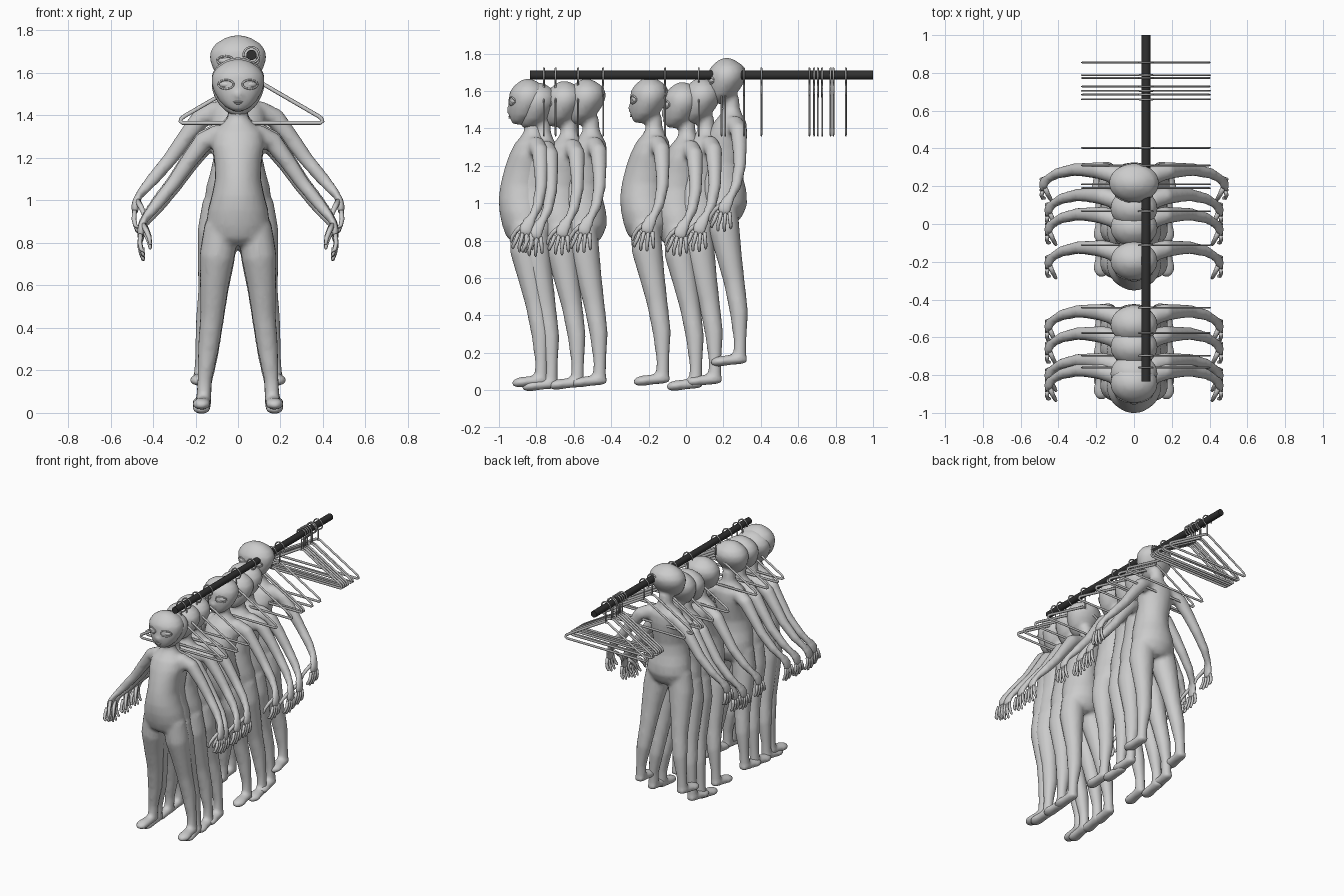
import bpy, bmesh
from math import pi, cos, sin, sqrt
from mathutils import Vector, Matrix

if "Cube" in bpy.data.objects:
    bpy.data.objects.remove(bpy.data.objects["Cube"])

X, Y, Z = Vector((1, 0, 0)), Vector((0, 1, 0)), Vector((0, 0, 1))


def loft(bm, rings, n):
    """Skin a list of (centre, u, v) ellipses and cap both ends."""
    loops = [[bm.verts.new(c + u * cos(2 * pi * k / n) + v * sin(2 * pi * k / n))
              for k in range(n)] for c, u, v in rings]
    for a, b in zip(loops, loops[1:]):
        for k in range(n):
            bm.faces.new((a[k], a[(k + 1) % n], b[(k + 1) % n], b[k]))
    bm.faces.new(loops[0])
    bm.faces.new(loops[-1])


def limb(bm, pts, n=16, ref=Y, flat=1.0):
    """Tube through (x, y, z, radius) points; flat scales the section along ref."""
    c = [Vector(p[:3]) for p in pts]
    rings = []
    for i, p in enumerate(pts):
        t = (c[min(i + 1, len(c) - 1)] - c[max(i - 1, 0)]).normalized()
        u = t.cross(ref).normalized()
        rings.append((c[i], u * p[3], u.cross(t) * p[3] * flat))
    loft(bm, rings, n)


def stack(bm, rows, n=32):
    """Horizontal ellipses from (z, half width, front y, back y)."""
    loft(bm, [(Vector((0, (f + b) / 2, z)), X * w, Y * (b - f) / 2) for z, w, f, b in rows], n)


def ball(bm, pos, size, turn=0):
    bmesh.ops.create_uvsphere(bm, u_segments=14, v_segments=8, radius=1,
                              matrix=Matrix.Translation(pos) @ Matrix.Rotation(turn, 4, 'Z')
                              @ Matrix.Diagonal((*size, 1)))


def finish(bm, name):
    bmesh.ops.recalc_face_normals(bm, faces=bm.faces)
    me = bpy.data.meshes.new(name)
    bm.to_mesh(me)
    bm.free()
    for p in me.polygons:
        p.use_smooth = True
    return me


def place(name, me, loc=(0, 0, 0)):
    ob = bpy.data.objects.new(name, me)
    ob.location = loc
    bpy.context.collection.objects.link(ob)
    return ob


# Body volumes: torso with neck, head, nose, limbs, palms, feet
bm = bmesh.new()
stack(bm, [(.79, .05, 0, .14), (.82, .12, -.035, .165), (.88, .148, -.057, .19),
           (.95, .142, -.072, .187), (1.02, .123, -.077, .17), (1.1, .107, -.067, .165),
           (1.18, .11, -.047, .18), (1.26, .123, -.02, .19), (1.32, .115, .01, .187),
           (1.36, .075, .045, .165), (1.39, .048, .06, .152), (1.46, .044, .06, .147)])
stack(bm, [(1.422, .03, .0, .06), (1.44, .06, -.012, .09), (1.47, .09, -.02, .13),
           (1.51, .112, -.024, .16), (1.55, .126, -.022, .18), (1.59, .124, -.02, .185),
           (1.625, .1, .003, .167), (1.652, .06, .035, .127), (1.665, .02, .06, .1)])
ball(bm, (0, -.024, 1.497), (.014, .018, .014))
for s in (-1, 1):
    limb(bm, [(s * .08, .12, 1.315, .05), (s * .165, .145, 1.275, .047), (s * .235, .15, 1.18, .039),
              (s * .30, .15, 1.085, .034), (s * .38, .132, .985, .03), (s * .437, .1, .915, .022)])
    limb(bm, [(s * .433, .1, .925, .014), (s * .448, .083, .895, .018),
              (s * .457, .068, .86, .019), (s * .459, .063, .825, .015)], flat=2.1)
    limb(bm, [(s * .08, .06, .88, .078), (s * .098, .068, .74, .083), (s * .112, .095, .6, .068),
              (s * .122, .122, .46, .056), (s * .14, .147, .3, .049), (s * .158, .152, .15, .034),
              (s * .162, .15, .06, .036)])
    limb(bm, [(s * .162, .192, .05, .018), (s * .162, .17, .052, .036), (s * .166, .1, .05, .041),
              (s * .172, .04, .042, .044), (s * .172, .012, .038, .036), (s * .171, -.004, .036, .018)],
         ref=Z, flat=.65)
blank = place("figure_blank", finish(bm, "figure_blank"))
rm = blank.modifiers.new("blend", 'REMESH')
rm.mode, rm.voxel_size = 'VOXEL', .014
sm = blank.modifiers.new("soften", 'SMOOTH')
sm.factor, sm.iterations = .5, 4
dm = blank.modifiers.new("lighten", 'DECIMATE')
dm.ratio = .6
dg = bpy.context.evaluated_depsgraph_get()
blended = bpy.data.meshes.new_from_object(blank.evaluated_get(dg))
bpy.data.objects.remove(blank)

# Fine details: eyes, eyelids, lips, fingers
bm = bmesh.new()
bm.from_mesh(blended)
ball(bm, (0, -.018, 1.464), (.024, .007, .004))
ball(bm, (0, -.017, 1.456), (.019, .007, .004))
for s in (-1, 1):
    ball(bm, (s * .056, .008, 1.545), (.033, .021, .018), s * .25)
    rim = []
    for k in range(17):
        a = 2 * pi * k / 16
        x = .056 + .036 * cos(a)
        rim.append((s * x, .079 - .1 * sqrt(1 - (x / .125) ** 2), 1.546 + .021 * sin(a), .0045))
    limb(bm, rim, 6)
    for k in range(4):
        y0, y1 = .03 + .022 * k, .0 + .034 * k
        tip = (.757, .738, .735, .75)[k]
        limb(bm, [(s * .459, y0, .84, .0105), (s * .462, (y0 + y1) / 2, .80, .0105),
                  (s * .456, y1, .77, .0095), (s * .446, y1, tip + .006, .008),
                  (s * .442, y1, tip, .003)], 8)
    limb(bm, [(s * .445, .055, .885, .013), (s * .43, .02, .855, .012),
              (s * .418, -.002, .825, .0105), (s * .413, -.01, .797, .008), (s * .412, -.011, .79, .003)], 8)
figure_mesh = finish(bm, "figure")
bpy.data.meshes.remove(blended)

# Row of eight figures hung along the rail
spots = [(-.925, 0), (-.872, -.02), (-.731, -.012), (-.613, 0),
         (-.276, .008), (-.099, -.018), (.003, .005), (.137, .112)]
for i, (y, z) in enumerate(spots):
    fig = place(f"figure_{i + 1}", figure_mesh, (0, y, z))
fig.scale.x = 1.06

# Hanger: flattened shoulder frame and round hook around the rail
RX, RZ = .063, 1.685
bm = bmesh.new()
half = [(.0, 1.572), (.02, 1.568), (.315, 1.397), (.33, 1.385), (.335, 1.372), (.325, 1.365)]
path = half + [(-x, z) for x, z in reversed(half)]
limb(bm, [(x, 0, z, .0095) for x, z in path], 8, flat=.5)
hook = [(.037 * cos(a), 0, RZ + .037 * sin(a), .005)
        for a in [pi * (1.08 - 1.58 * k / 20) for k in range(21)]]
limb(bm, hook + [(0, 0, RZ - .06, .005), (0, 0, 1.565, .005)], 8)
hanger_mesh = finish(bm, "hanger")
for i, y in enumerate([-.76, -.697, -.577, -.443, -.112, .068, .19, .21, .31, .403,
                       .66, .685, .705, .728, .773, .788, .855]):
    place(f"hanger_{i + 1}", hanger_mesh, (RX, y, 0))

# Dark rail
bpy.ops.mesh.primitive_cylinder_add(vertices=32, radius=.024, depth=1.835,
                                    location=(RX, .0825, RZ), rotation=(pi / 2, 0, 0))
rail = bpy.context.object
rail.name = "rail"
bpy.ops.object.shade_smooth_by_angle()
dark = bpy.data.materials.new("dark_metal")
dark.diffuse_color = (.03, .03, .03, 1)
dark.use_nodes = True
dark.node_tree.nodes["Principled BSDF"].inputs["Base Color"].default_value = dark.diffuse_color
rail.data.materials.append(dark)
